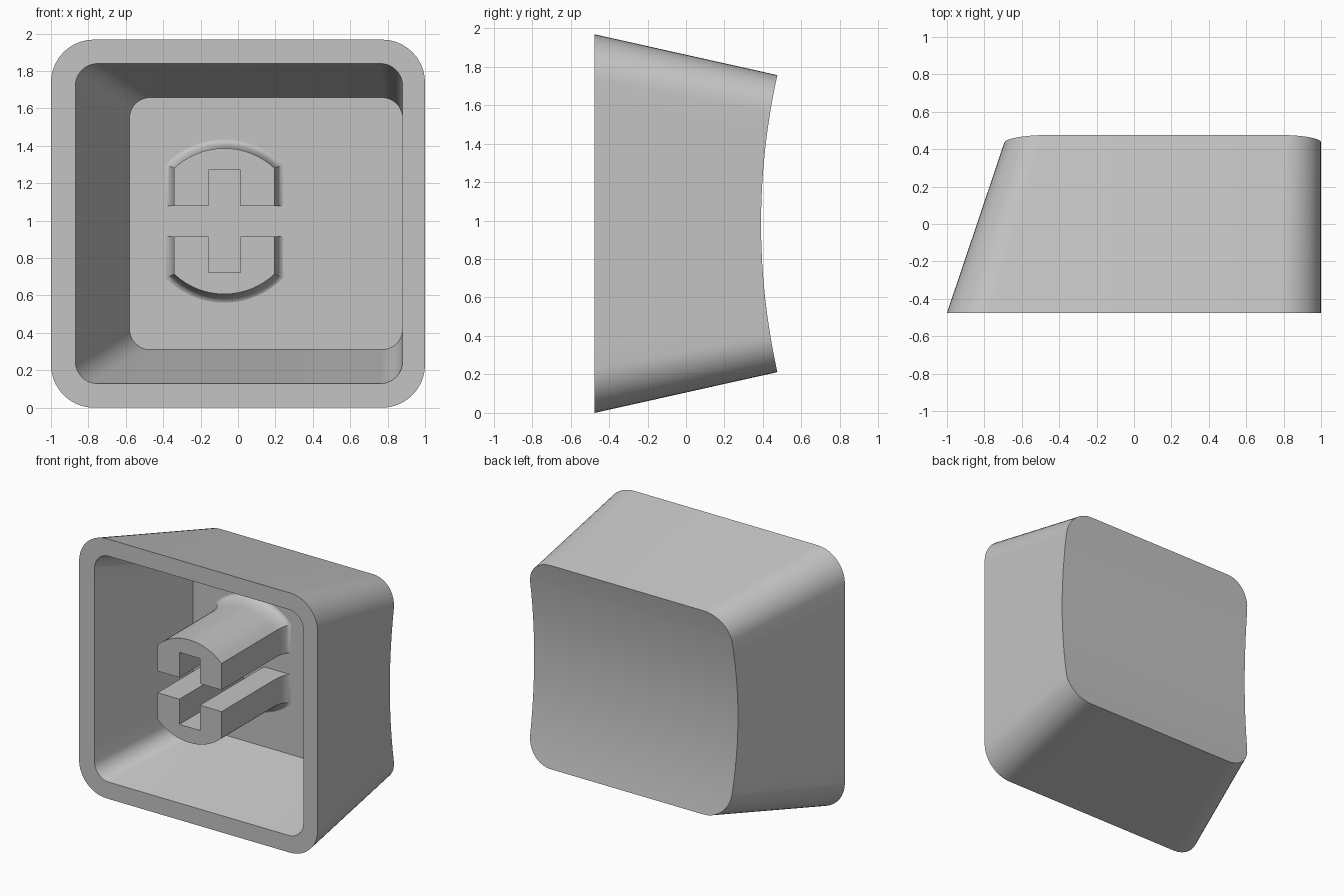
import bpy, bmesh, math
from mathutils import Vector

cube = bpy.data.objects.get("Cube")
if cube:
    bpy.data.objects.remove(cube, do_unlink=True)

FRONT, BACK, FLOOR = -0.475, 0.475, 0.29
MID_Z = 0.984          # height of the shell's centre line
ARC, SIDE = 10, 12     # steps in each corner and along each side

grey = bpy.data.materials.new("light grey plastic")
grey.use_nodes = True
color = (0.55, 0.55, 0.55, 1)
grey.diffuse_color = color
grey.node_tree.nodes["Principled BSDF"].inputs["Base Color"].default_value = color


def finish(name, bm):
    bmesh.ops.recalc_face_normals(bm, faces=bm.faces)
    mesh = bpy.data.meshes.new(name)
    bm.to_mesh(mesh)
    bm.free()
    mesh.materials.append(grey)
    obj = bpy.data.objects.new(name, mesh)
    bpy.context.collection.objects.link(obj)
    bpy.ops.object.select_all(action='DESELECT')
    obj.select_set(True)
    bpy.context.view_layer.objects.active = obj
    bpy.ops.object.shade_smooth_by_angle(angle=math.radians(30))
    return obj


def rounded_ring(x0, x1, half, r, y):
    """Rounded rectangle: right side going up, then left side going down."""
    side = []
    for i in range(ARC + 1):
        a = math.pi / 2 * (i / ARC - 1)
        side.append((r * (1 - math.cos(a)), -half + r + r * math.sin(a)))
    for i in range(1, SIDE):
        side.append((0, (half - r) * (2 * i / SIDE - 1)))
    side += [(inset, -z) for inset, z in reversed(side[:ARC + 1])]
    right = [Vector((x1 - inset, y, MID_Z + z)) for inset, z in side]
    left = [Vector((x0 + inset, y, MID_Z + z)) for inset, z in side]
    return right + left[::-1]


def bridge(bm, a, b):
    n = len(a)
    for i in range(n):
        j = (i + 1) % n
        bm.faces.new((a[i], a[j], b[j], b[i]))


def dish_y(z):
    return 0.39 + 0.085 * ((z - MID_Z) / 0.772) ** 2


def onto_dish(p, q):
    """Point on the wall line p-q where it meets the dished face."""
    point = q
    for _ in range(5):
        point = p.lerp(q, (dish_y(point.z) - FRONT) / (BACK - FRONT))
    return point


# Shell: tapered outer walls, dished back, rim and hollow inside
bm = bmesh.new()
outer = rounded_ring(-1, 1, 0.984, 0.23, FRONT)
taper = rounded_ring(-0.68, 1, 0.772, 0.2, BACK)
dish = [onto_dish(p, q) for p, q in zip(outer, taper)]
opening = rounded_ring(-0.87, 0.88, 0.856, 0.12, FRONT)
floor = rounded_ring(-0.58, 0.88, 0.674, 0.11, FLOOR)
rings = [[bm.verts.new(p) for p in ring] for ring in (dish, outer, opening, floor)]
for a, b in zip(rings, rings[1:]):
    bridge(bm, a, b)
bm.faces.new(rings[-1])
back = rings[0]
n = len(back)
for i in range(n // 2 - 1):
    bm.faces.new((back[i], back[i + 1], back[n - 2 - i], back[n - 1 - i]))
finish("keycap_shell", bm)


# Stem: half a flat-sided cylinder with a notch, mirrored over the slot
def stem_section(y, flare):
    r, side, slot, notch_x, notch_z = 0.39 + flare, 0.268 + flare, 0.082, 0.086, 0.273
    start = math.acos(side / r)
    pts = [(notch_x, slot), (side, slot)]
    for i in range(17):
        a = start + (math.pi - 2 * start) * i / 16
        pts.append((r * math.cos(a), r * math.sin(a)))
    pts += [(-side, slot), (-notch_x, slot), (-notch_x, notch_z), (notch_x, notch_z)]
    return [Vector((x, y, z)) for x, z in pts]


bm = bmesh.new()
sections = [stem_section(FRONT, 0)]
for i in range(7):
    a = math.pi / 2 * i / 6
    sections.append(stem_section(FLOOR - 0.14 * (1 - math.sin(a)), 0.046 * (1 - math.cos(a))))
rings = [[bm.verts.new(p) for p in s] for s in sections]
for a, b in zip(rings, rings[1:]):
    bridge(bm, a, b)
bm.faces.new(rings[0])
bm.faces.new(rings[-1])
stem = finish("switch_stem", bm)
stem.location = (-0.073, 0, 0.997)
mirror = stem.modifiers.new("Mirror", 'MIRROR')
mirror.use_axis = (False, False, True)
mirror.use_mirror_merge = False
